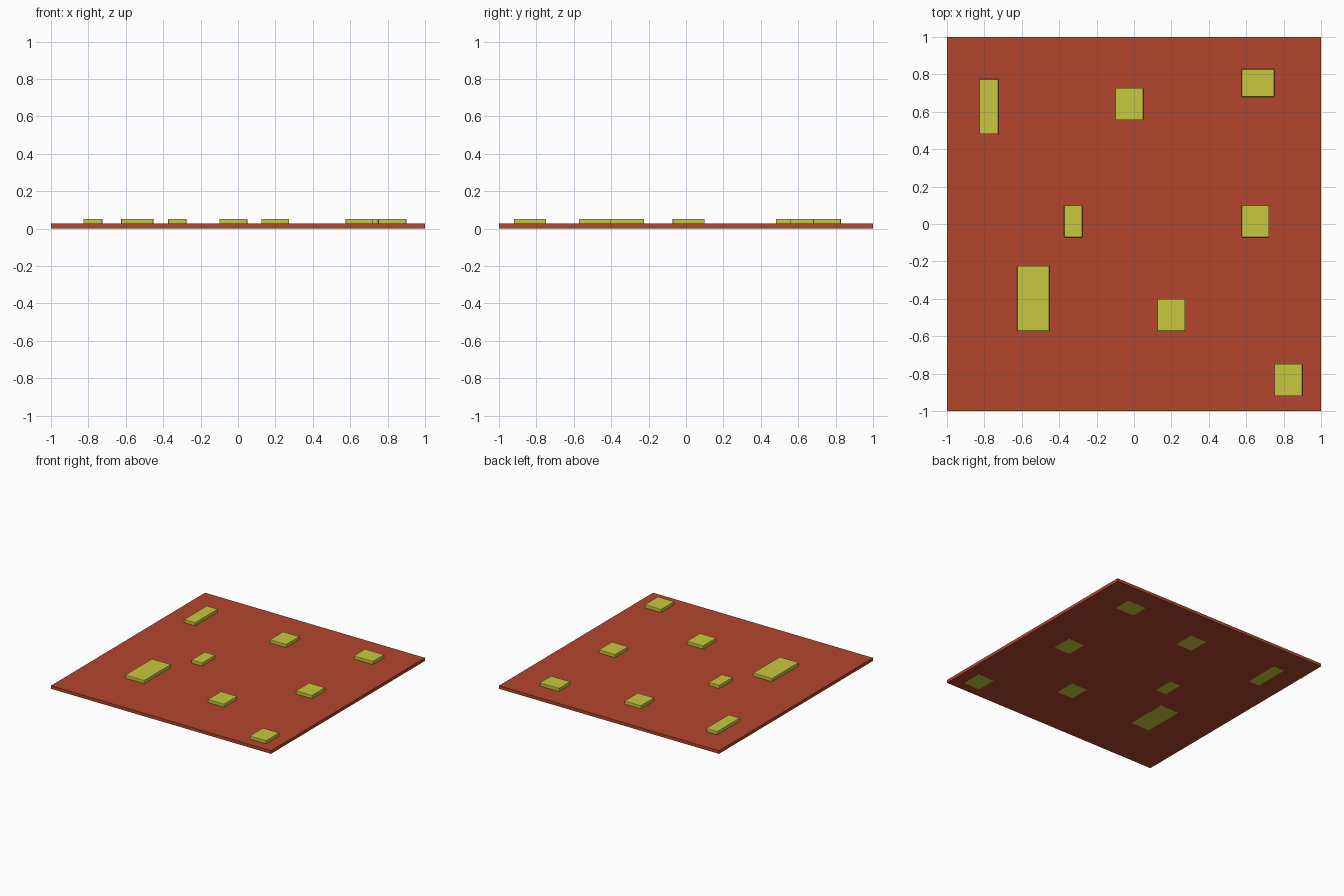
import bpy, bmesh

if "Cube" in bpy.data.objects:
    bpy.data.objects.remove(bpy.data.objects["Cube"])


def material(name, color):
    m = bpy.data.materials.new(name)
    m.diffuse_color = (*color, 1)
    m.use_nodes = True
    m.node_tree.nodes["Principled BSDF"].inputs["Base Color"].default_value = m.diffuse_color
    return m


RED = material("brick red", (0.45, 0.061, 0.027))
YELLOW = material("mustard yellow", (0.58, 0.58, 0.051))


def box(name, x0, x1, y0, y1, z0, z1, mat, bevel=0.0):
    mesh = bpy.data.meshes.new(name)
    bm = bmesh.new()
    bmesh.ops.create_cube(bm, size=1)
    for v in bm.verts:
        v.co.x = x1 if v.co.x > 0 else x0
        v.co.y = y1 if v.co.y > 0 else y0
        v.co.z = z1 if v.co.z > 0 else z0
    if bevel:
        bmesh.ops.bevel(bm, geom=bm.edges[:], offset=bevel, segments=2,
                        profile=0.5, affect='EDGES')
    bm.to_mesh(mesh)
    bm.free()
    mesh.materials.append(mat)
    ob = bpy.data.objects.new(name, mesh)
    bpy.context.collection.objects.link(ob)
    return ob


# Thin square base plate
box("base_plate", -1, 1, -1, 1, 0.002, 0.027, RED)

# Raised tiles set through the plate: x0, x1, y0, y1
tiles = [
    (-0.827, -0.725, 0.48, 0.775),
    (-0.10, 0.05, 0.555, 0.728),
    (0.575, 0.75, 0.68, 0.828),
    (-0.373, -0.276, -0.072, 0.10),
    (0.575, 0.723, -0.072, 0.10),
    (-0.625, -0.452, -0.572, -0.224),
    (0.125, 0.274, -0.572, -0.40),
    (0.75, 0.90, -0.92, -0.748),
]
for i, (x0, x1, y0, y1) in enumerate(tiles, 1):
    box(f"raised_tile_{i}", x0, x1, y0, y1, 0.0, 0.053, YELLOW, 0.004)
